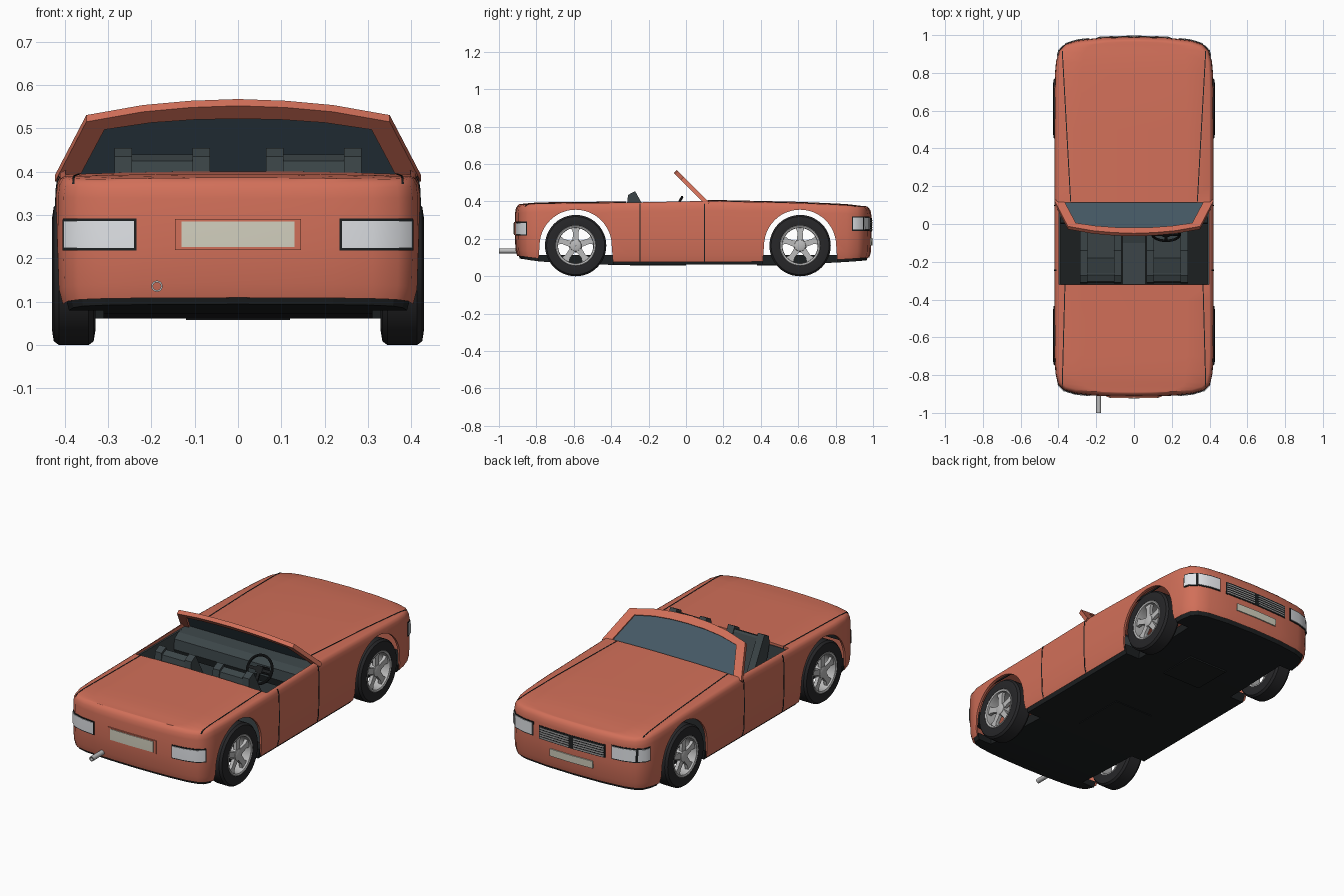
import bpy, bmesh, math
from math import sin, cos, pi

if "Cube" in bpy.data.objects:
    bpy.data.objects.remove(bpy.data.objects["Cube"])


def material(name, rgb):
    m = bpy.data.materials.new(name)
    m.diffuse_color = (*rgb, 1)
    m.use_nodes = True
    m.node_tree.nodes["Principled BSDF"].inputs["Base Color"].default_value = m.diffuse_color
    return m


PAINT = material("paint", (0.64, 0.16, 0.10))
DARK = material("dark_trim", (0.012, 0.014, 0.015))
RUBBER = material("rubber", (0.02, 0.02, 0.022))
CABIN = material("cabin", (0.045, 0.06, 0.065))
GLASS = material("glass", (0.06, 0.10, 0.13))
LAMP = material("lamp", (0.75, 0.77, 0.80))
PLATE = material("plate", (0.65, 0.63, 0.52))
METAL = material("metal", (0.5, 0.5, 0.5))


def finish(bm, name, mat):
    bmesh.ops.remove_doubles(bm, verts=bm.verts, dist=1e-5)
    bmesh.ops.recalc_face_normals(bm, faces=bm.faces)
    me = bpy.data.meshes.new(name)
    bm.to_mesh(me)
    bm.free()
    o = bpy.data.objects.new(name, me)
    bpy.context.collection.objects.link(o)
    if mat:
        me.materials.append(mat)
    return o


def activate(o):
    bpy.ops.object.select_all(action='DESELECT')
    o.select_set(True)
    bpy.context.view_layer.objects.active = o


def smooth(o, deg=35):
    activate(o)
    bpy.ops.object.shade_smooth_by_angle(angle=math.radians(deg))
    return o


def boolean(o, cutter, op='DIFFERENCE'):
    m = o.modifiers.new("cut", 'BOOLEAN')
    m.object, m.operation, m.solver = cutter, op, 'EXACT'
    activate(o)
    bpy.ops.object.modifier_apply(modifier=m.name)
    bpy.data.objects.remove(cutter)
    return o


def prisms(name, parts, mat=None, axis='z'):
    """Extrude each (outline, start, end) along z, or along x for (y, z) outlines."""
    bm = bmesh.new()
    for pts, a, b in parts:
        r = [[bm.verts.new((p[0], p[1], t) if axis == 'z' else (t, p[0], p[1])) for p in pts] for t in (a, b)]
        bm.faces.new(r[0])
        bm.faces.new(r[1])
        for i in range(len(pts)):
            j = (i + 1) % len(pts)
            bm.faces.new((r[0][i], r[0][j], r[1][j], r[1][i]))
    return finish(bm, name, mat)


def rect(x0, x1, y0, y1):
    return [(x0, y0), (x1, y0), (x1, y1), (x0, y1)]


def mirrored(parts):
    return parts + [([(-x, y) for x, y in p], a, b) for p, a, b in parts]


def lathe(name, profile, mat, segs=40):
    """Closed (x, radius) profile turned around the x axis."""
    bm = bmesh.new()
    rings = [[bm.verts.new((x, r * cos(2 * pi * k / segs), r * sin(2 * pi * k / segs))) for x, r in profile]
             for k in range(segs)]
    n = len(profile)
    for k in range(segs):
        for i in range(n):
            a, b = rings[k], rings[(k + 1) % segs]
            bm.faces.new((a[i], a[(i + 1) % n], b[(i + 1) % n], b[i]))
    return smooth(finish(bm, name, mat))


# plan outline of the body, right half from tail to nose
HALF = ([(0, -.915), (.12, -.913), (.22, -.908), (.31, -.898), (.37, -.88), (.403, -.848), (.416, -.79)]
        + [(.421, -.7 + .1 * i) for i in range(15)]
        + [(.419, .79), (.413, .86), (.396, .918), (.36, .953), (.3, .972), (.17, .987), (0, .992)])
RING = HALF + [(-x, y) for x, y in HALF[-2:0:-1]]


def interp(table, y):
    for (y0, z0), (y1, z1) in zip(table, table[1:]):
        if y <= y1:
            return z0 + (z1 - z0) * max(0, (y - y0) / (y1 - y0))
    return table[-1][1]


TOP = [(-.92, .378), (-.8, .388), (-.32, .393), (.1, .402), (.6, .391), (.85, .38), (1, .365)]
LOW = [(-.92, .11), (-.75, .09), (-.4, .076), (.5, .078), (.8, .088), (1, .1)]


def body_solid(name, off=0.0, mat=None, drop=0.0):
    bm = bmesh.new()
    n, rings = len(RING), []
    levels = [(0, -.012, 1), (.12, -.003, 1), (.45, 0, 1), (.85, -.001, 1), (.94, -.005, 1),
              (.985, -.012, 1), (1, -.022, 1), (1, -.022, .7), (1, -.022, .35)]
    for t, inset, sx in levels:
        ring = []
        for i, (x, y) in enumerate(RING):
            p, q = RING[i - 1], RING[(i + 1) % n]
            dx, dy = q[0] - p[0], q[1] - p[1]
            k = (off + inset) / math.hypot(dx, dy)
            px = (x + dy * k) * sx
            lo, hi = interp(LOW, y) - drop, interp(TOP, y) + off
            crown = .008 * (1 - (px / .42) ** 2) * (t == 1)
            ring.append(bm.verts.new((px, y - dx * k, lo + (hi - lo) * t + crown)))
        rings.append(ring)
    for a, b in zip(rings, rings[1:]):
        for i in range(n):
            j = (i + 1) % n
            bm.faces.new((a[i], a[j], b[j], b[i]))
    for r in (rings[0], rings[-1]):
        for i in range(n // 2):
            ids = dict.fromkeys((i, i + 1, n - i - 1, (n - i) % n))
            bm.faces.new([r[k] for k in ids])
    return finish(bm, name, mat)


def wrapped(name, off, parts, mat):
    """Trim that follows the body skin inside the given blocks."""
    return smooth(boolean(body_solid(name, off, mat), prisms("cutter", parts), 'INTERSECT'))


AXLES = (-.59, .61)


def arches(x0, x1):
    out = []
    for y in AXLES:
        arc = [(y + .193 * cos(pi * k / 24), .163 + .193 * sin(pi * k / 24)) for k in range(25)]
        out.append((arc + [(y - .205, 0), (y + .205, 0)], x0, x1))
    return out


# body shell: hollow, open cockpit, wheel arches
body = body_solid("body_shell", 0, PAINT)
boolean(body, body_solid("cutter", -.012, None, .2))
boolean(body, prisms("cutter", [(rect(-.397, .397, -.32, .115), .05, .8)]))
boolean(body, prisms("cutter", arches(-.6, .6), axis='x'))
smooth(body)

# underbody with wheel cut-outs
under = body_solid("underbody", -.014, DARK, .015)
boolean(under, prisms("cutter", [(rect(-.6, .6, -1.2, 1.2), 0, .115)]), 'INTERSECT')
boolean(under, prisms("cutter", arches(.31, .6) + arches(-.6, -.31), axis='x'))
prisms("sump_plate", [(rect(-.12, .12, .38, .6), .058, .09)], DARK)
prisms("floor_plate", [(rect(-.12, .12, -.3, 0), .058, .09)], DARK)

# panel seams
hood = [(.333, .12), (.338, .12), (.383, .93), (.378, .93)]
boot = [(.363, -.32), (.378, -.88), (.383, -.88), (.368, -.32)]
doors = [(rect(.411, .45, y - .003, y + .003), .06, .39) for y in (-.245, .098)]
wrapped("panel_seams", .0015, mirrored([(hood, .372, .5), (boot, .372, .5)] + doors), DARK)

# lamps, plates and grille
wrapped("tail_lamp_frames", .003, mirrored([(rect(.234, .5, -1, -.85), .218, .292)]), DARK)
wrapped("tail_lamps", .006, mirrored([(rect(.24, .5, -1, -.856), .224, .286)]), LAMP)
wrapped("headlamp_frames", .003, mirrored([(rect(.236, .5, .888, 1.1), .243, .319)]), DARK)
wrapped("headlamps", .006, mirrored([(rect(.242, .365, .9, 1.1), .249, .313),
                                     (rect(.374, .5, .894, 1.1), .249, .313)]), LAMP)
wrapped("rear_plate_surround", .005, [([(-.145, -1), (.145, -1), (.145, -.88), (-.145, -.88)], .22, .291)], PAINT)
wrapped("rear_plate", .008, [(rect(-.13, .13, -1, -.88), .226, .285)], PLATE)
wrapped("front_plate", .006, [(rect(-.13, .13, .9, 1.1), .165, .205)], PLATE)
wrapped("grille_back", .002, [(rect(-.2, .2, .94, 1.1), .24, .312)], DARK)
wrapped("grille_bars", .006, mirrored([(rect(.014, .194, .94, 1.1), .246 + .0125 * i, .252 + .0125 * i)
                                       for i in range(5)]), METAL)

# windscreen frame and glass
OUT = [(.422, .385), (.35, .523), (.22, .546), (.11, .556), (0, .56)]
INN = [(.372, .385), (.308, .505), (.2, .521), (.1, .528), (0, .53)]


def screen(x, z, lift=0):
    return (x, .118 - (z - .385) * 1.0 + lift, z + lift)


def full(half):
    return half + [(-x, z) for x, z in half[-2::-1]]


bm = bmesh.new()
o_, i_ = ([bm.verts.new(screen(*p)) for p in full(h)] for h in (OUT, INN))
for k in range(len(o_) - 1):
    bm.faces.new((o_[k], o_[k + 1], i_[k + 1], i_[k]))
frame = finish(bm, "windscreen_frame", PAINT)
s = frame.modifiers.new("thickness", 'SOLIDIFY')
s.thickness, s.offset = .022, 0
activate(frame)
bpy.ops.object.modifier_apply(modifier=s.name)
smooth(frame)
bm = bmesh.new()
bm.faces.new([bm.verts.new(screen(x * 1.01, z + .003 * (z > .4), .003)) for x, z in full(INN)])
glass = finish(bm, "windscreen_glass", GLASS)
glass.modifiers.new("thickness", 'SOLIDIFY').thickness = .005

# cabin tub, dashboard and console
tub = prisms("cabin_tub", [(rect(-.403, .403, -.326, .122), .09, .383)], CABIN)
boolean(tub, prisms("cutter", [(rect(-.388, .388, -.318, .112), .105, .6)]))
prisms("dashboard", [([(.118, .25), (.03, .25), (.0, .3), (.005, .355), (.04, .38), (.118, .388)], -.388, .388)],
       CABIN, 'x')
prisms("centre_console", [([(-.318, .1), (.03, .1), (.03, .27), (-.1, .23), (-.318, .23)], -.06, .06)], CABIN, 'x')

# seats: cushion and back between taller bolsters
CUSHION = [(-.2, .105), (.0, .105), (.0, .2), (-.18, .185)]
BACK = [(-.235, .12), (-.17, .15), (-.262, .43), (-.27, .44), (-.305, .425), (-.312, .39)]
BOLSTER = [(-.235, .105), (.0, .105), (.0, .22), (-.14, .215), (-.258, .43), (-.272, .455), (-.31, .435), (-.315, .39)]
for side, sx in (("left", -.175), ("right", .175)):
    prisms(side + "_seat", [(CUSHION, sx - .07, sx + .07), (BACK, sx - .07, sx + .07),
                            (BOLSTER, sx - .11, sx - .07), (BOLSTER, sx + .07, sx + .11)], CABIN, 'x')

# steering wheel and column
tilt, hub = math.radians(62), (.17, -.055, .36)
bpy.ops.mesh.primitive_torus_add(major_radius=.072, minor_radius=.007, major_segments=36, minor_segments=10,
                                 location=hub, rotation=(tilt, 0, 0))
wheel = bpy.context.object
wheel.name = "steering_wheel"
wheel.data.materials.append(DARK)
smooth(wheel)
spokes = prisms("steering_spokes", [(rect(-.07, .07, -.008, .008), -.004, .004),
                                    (rect(-.008, .008, -.07, 0), -.005, .005),
                                    (rect(-.018, .018, -.018, .018), -.1, .006)], DARK)
spokes.location, spokes.rotation_euler = hub, (tilt, 0, 0)

# wheels: tyre, rim barrel and five spokes, copied to four corners
tyre = lathe("tyre", [(-.048, .108), (-.05, .13), (-.046, .155), (-.034, .164), (.034, .164), (.046, .155),
                      (.05, .13), (.048, .108)], RUBBER, 48)
rim = lathe("rim", [(-.045, .1), (-.045, .11), (.046, .11), (.049, .105), (.046, .096), (.03, .094)], METAL, 48)
cap = lathe("hub", [(-.03, .001), (-.03, .03), (.025, .036), (.038, .03), (.042, .018), (.042, .001)], METAL, 24)
parts = []
for k in range(5):
    a = 2 * pi * k / 5 + pi / 2
    c, d = cos(a), sin(a)
    parts.append(([(r * c - w * d, r * d + w * c) for r, w in ((.02, .017), (.02, -.017), (.07, -.014),
                                                              (.1, -.026), (.1, .026), (.07, .014))], .018, .036))
spk = prisms("wheel_spokes", parts, METAL, 'x')
for o in (tyre, rim, cap, spk):
    base = o.name
    for n, (x, y) in enumerate([(x, y) for y in AXLES for x in (.379, -.379)]):
        c = o if n == 0 else o.copy()
        if n:
            bpy.context.collection.objects.link(c)
        c.name = ("rear" if y < 0 else "front") + ("_right_" if x > 0 else "_left_") + base
        c.location = (x, y, .164)
        c.rotation_euler = (0, 0, 0 if x > 0 else pi)

# exhaust pipe
pipe = lathe("exhaust_pipe", [(0, .009), (.14, .009), (.14, .013), (0, .013)], METAL, 20)
pipe.location, pipe.rotation_euler = (-.187, -1, .136), (0, 0, pi / 2)
